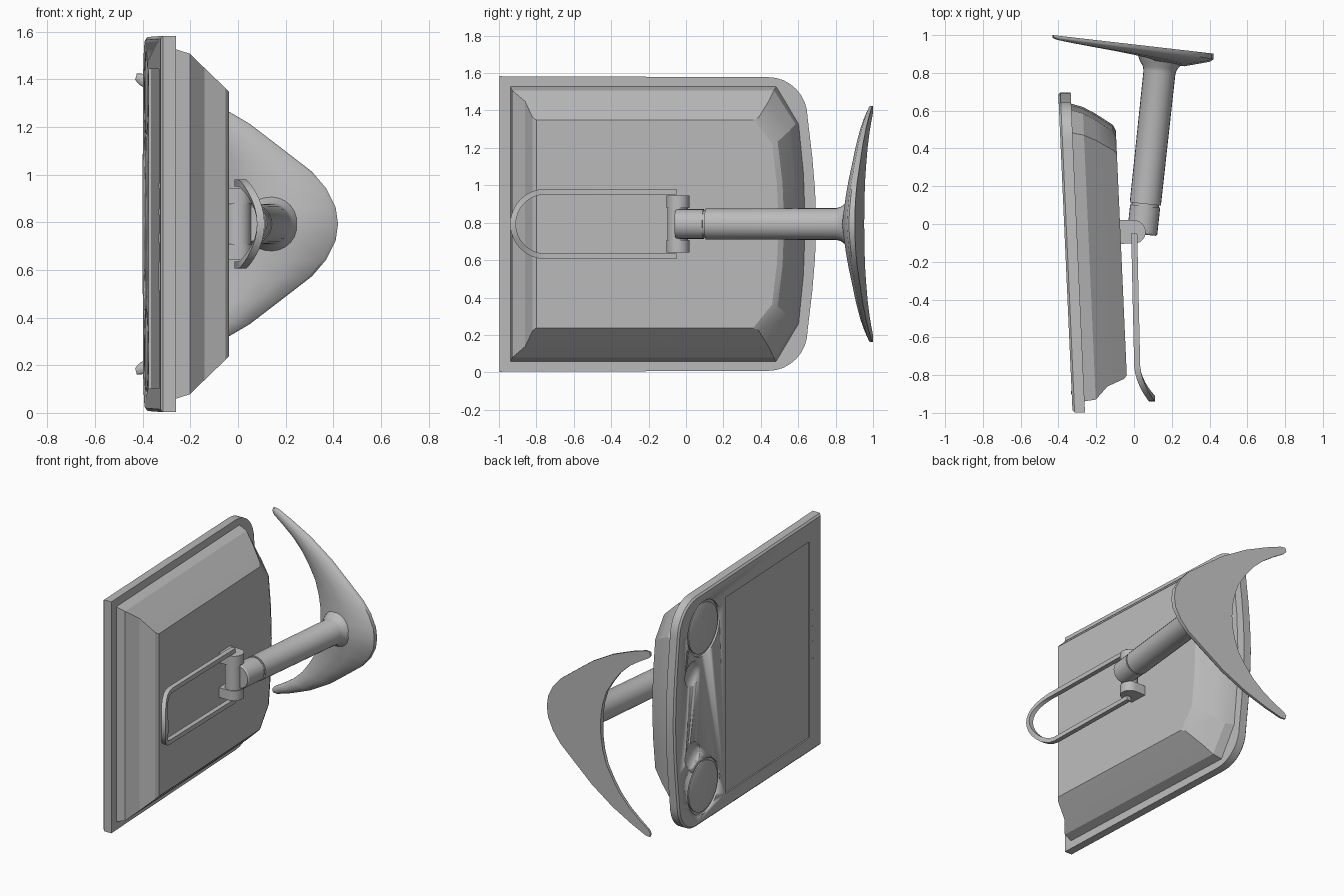
import bpy, bmesh, math
from mathutils import Vector

cube = bpy.data.objects.get("Cube")
if cube:
    bpy.data.objects.remove(cube)

ZC = 0.793  # height of the mirror plane

grey = bpy.data.materials.new("grey")
grey.use_nodes = True
grey.diffuse_color = (0.5, 0.5, 0.5, 1)
grey.node_tree.nodes["Principled BSDF"].inputs["Base Color"].default_value = (0.5, 0.5, 0.5, 1)


def smooth(ob, angle=30):
    bpy.ops.object.select_all(action='DESELECT')
    ob.select_set(True)
    bpy.context.view_layer.objects.active = ob
    bpy.ops.object.shade_smooth_by_angle(angle=math.radians(angle))


def loft(name, rings, angle=30):
    """Skin a list of equal-length closed rings and cap both ends."""
    bm = bmesh.new()
    vs = [[bm.verts.new(p) for p in r] for r in rings]
    n = len(vs[0])
    for a, b in zip(vs, vs[1:]):
        for i in range(n):
            j = (i + 1) % n
            bm.faces.new((a[i], a[j], b[j], b[i]))
    bm.faces.new(vs[0])
    bm.faces.new(vs[-1])
    bmesh.ops.recalc_face_normals(bm, faces=bm.faces)
    me = bpy.data.meshes.new(name)
    bm.to_mesh(me)
    bm.free()
    me.materials.append(grey)
    ob = bpy.data.objects.new(name, me)
    bpy.context.collection.objects.link(ob)
    smooth(ob, angle)
    return ob


def tilted(y, d, w):
    """Point in the leaning screen frame: along, off the mirror plane, depth."""
    return Vector((-0.304 - 0.0447 * y + w, y, ZC + d))


def mirrored(half):
    return half + [(y, -d) for y, d in reversed(half) if d > 0]


def disc(name, y, d, levels, n=32):
    ts = [math.tau * i / n for i in range(n)]
    return loft(name, [[tilted(y + r * math.cos(t), d + r * math.sin(t), w) for t in ts]
                       for w, r in levels])


def slab(name, y0, y1, d0, d1, w0, w1):
    return loft(name, [[tilted(y, d, w) for y, d in ((y0, d0), (y1, d0), (y1, d1), (y0, d1))]
                       for w in (w0, w1)])


def tube(name, start, end, levels, n=24):
    """Round bar between two points; levels are (fraction, radius)."""
    a, b = Vector(start), Vector(end)
    q = (b - a).to_track_quat('Z', 'Y')
    ring = [Vector((math.cos(math.tau * i / n), math.sin(math.tau * i / n), 0)) for i in range(n)]
    return loft(name, [[a.lerp(b, f) + q @ (v * r) for v in ring] for f, r in levels])


# Screen panel: square at one end, rounded at the other
def panel_ring(w, inset):
    half = [(-0.997 + inset, 0.79 - inset)]
    for i in range(9):
        t = math.pi / 2 * (1 - i / 8)
        half.append((0.44 + (0.21 - inset) * math.cos(t), 0.57 + (0.215 - inset) * math.sin(t)))
    half += [(0.675 - inset, 0.36), (0.69 - inset, 0.18), (0.697 - inset, 0)]
    return [tilted(y, d, w) for y, d in mirrored(half)]


panel = loft("screen_panel", [panel_ring(0, 0), panel_ring(-0.055, 0), panel_ring(-0.066, 0.012)])

# Recesses cut in the panel face: screen, speakers and dimples
cutters = [slab("screen_cutter", -0.86, 0.11, -0.69, 0.65, -0.057, -0.09)]
for s in (1, -1):
    cutters.append(disc("speaker_cutter", 0.36, s * 0.54, [(-0.052, 0.185), (-0.09, 0.185)]))
    cutters.append(disc("dimple_cutter", 0.49, s * 0.275,
                        [(-0.03, 0.02), (-0.036, 0.05), (-0.05, 0.075), (-0.066, 0.085), (-0.09, 0.09)]))
for c in cutters:
    m = panel.modifiers.new(c.name, 'BOOLEAN')
    m.operation, m.solver, m.object = 'DIFFERENCE', 'EXACT', c
deps = bpy.context.evaluated_depsgraph_get()
panel_mesh = bpy.data.meshes.new_from_object(panel.evaluated_get(deps))
panel.modifiers.clear()
panel.data = panel_mesh
for c in cutters:
    bpy.data.objects.remove(c)

# Speaker covers
for s, side in ((1, "upper"), (-1, "lower")):
    disc(side + "_speaker", 0.36, s * 0.54, [(-0.045, 0.168), (-0.062, 0.168), (-0.066, 0.16)])

# Buttons along the narrow rim
for i, (d, h) in enumerate(((0.16, 0.012), (0.05, 0.012), (-0.06, 0.02), (-0.22, 0.06))):
    slab(f"button_{i + 1}", -0.9, -0.885, d - h, d + h, -0.06, -0.069)


# Rear housing: stacked outlines (depth, near end, far end, half width)
def housing_ring(w, y0, y1, h):
    f = w / 0.23
    k = h - 0.2 + 0.075 * f
    half = [(y0, h), (y1 - 0.155 + 0.02 * f, h), (y1 - 0.035, k), (y1 - 0.009, k / 2), (y1, 0)]
    return [tilted(y, d, w) for y, d in mirrored(half)]


loft("rear_housing", [housing_ring(*v) for v in (
    (-0.01, -0.94, 0.64, 0.737), (0.06, -0.93, 0.62, 0.715), (0.125, -0.86, 0.585, 0.655),
    (0.215, -0.82, 0.525, 0.57), (0.23, -0.80, 0.495, 0.555))], 20)

# Hinge knuckles and pin
nose = [(-0.09, 0.02), (-0.09, -0.105)]
nose += [(0.062 * math.cos(t), -0.042 + 0.062 * math.sin(t))
         for t in [math.pi * (i / 12 - 0.5) for i in range(13)]]
for s, side in ((1, "upper"), (-1, "lower")):
    loft(side + "_knuckle", [[(x, y, ZC + s * d) for x, y in nose] for d in (0.085, 0.152)])
tube("hinge_pin", (0, -0.045, ZC - 0.1), (0, -0.045, ZC + 0.1), [(0, 0.055), (1, 0.055)])

# Swivel joint, post and the collar at the base
tube("swivel_joint", (0.043, -0.055, ZC), (0.059, 0.095, ZC), [(0, 0.074), (0.06, 0.08), (1, 0.08)])
tube("joint_core", (0.058, 0.08, ZC), (0.062, 0.12, ZC), [(0, 0.073), (1, 0.073)])
tube("post", (0.06, 0.106, ZC), (0.145, 0.9, ZC),
     [(0, 0.083), (0.88, 0.085), (0.91, 0.092), (0.94, 0.11), (1, 0.13)])

# Loop handle: flat bar swept round a long U that curls outward at the end
path = [(-0.05, 0.172, 1), (-0.4, 0.172, 1)]
path = [(Vector((y, d)), Vector((0, 1))) for y, d, _ in path]
for i in range(17):
    t = math.pi * i / 16
    path.append((Vector((-0.755 - 0.17 * math.sin(t), 0.172 * math.cos(t))),
                 Vector((-math.sin(t), math.cos(t)))))
path += [(Vector((y, -0.172)), Vector((0, -1))) for y in (-0.4, -0.05)]


def bar_ring(p, n):
    lift = -0.022 * p.x + 2.2 * max(0, -0.74 - p.x) ** 2
    ring = []
    for a, b in ((-1, -1), (1, -1), (1, 1), (-1, 1)):
        q = p + n * 0.015 * a
        ring.append((lift + 0.016 * b, q.x, ZC + q.y))
    return ring


loft("loop_handle", [bar_ring(p, n) for p, n in path], 40)

# Crescent base: outer edge, inner edge and crown thickness from middle to tip
outer = [(0.42, 0), (0.41, 0.07), (0.37, 0.15), (0.31, 0.22), (0.2, 0.305), (0.05, 0.42),
         (-0.12, 0.52), (-0.28, 0.59), (-0.39, 0.63), (-0.425, 0.632)]
inner = [(-0.02, 0), (-0.025, 0.08), (-0.04, 0.16), (-0.07, 0.25), (-0.12, 0.33), (-0.18, 0.41),
         (-0.26, 0.485), (-0.34, 0.54), (-0.415, 0.585), (-0.432, 0.605)]


def base_ring(i, s):
    f = i / (len(outer) - 1)
    o, n = Vector(outer[i]), Vector(inner[i])
    edge, crown = 0.045 - 0.033 * f, 0.085 - 0.07 * f
    ring = []
    for u, t in ((0, 0), (0, edge * 0.7), (0.04, edge), (0.35, crown), (0.65, crown),
                 (0.96, edge), (1, edge * 0.7), (1, 0)):
        p = o.lerp(n, u)
        ring.append((p.x, 1.0 - 0.115 * (p.x + 0.43) - t, ZC + s * p.y))
    return ring


last = len(outer) - 1
loft("crescent_base", [base_ring(i, -1) for i in range(last, 0, -1)]
     + [base_ring(i, 1) for i in range(last + 1)], 45)
